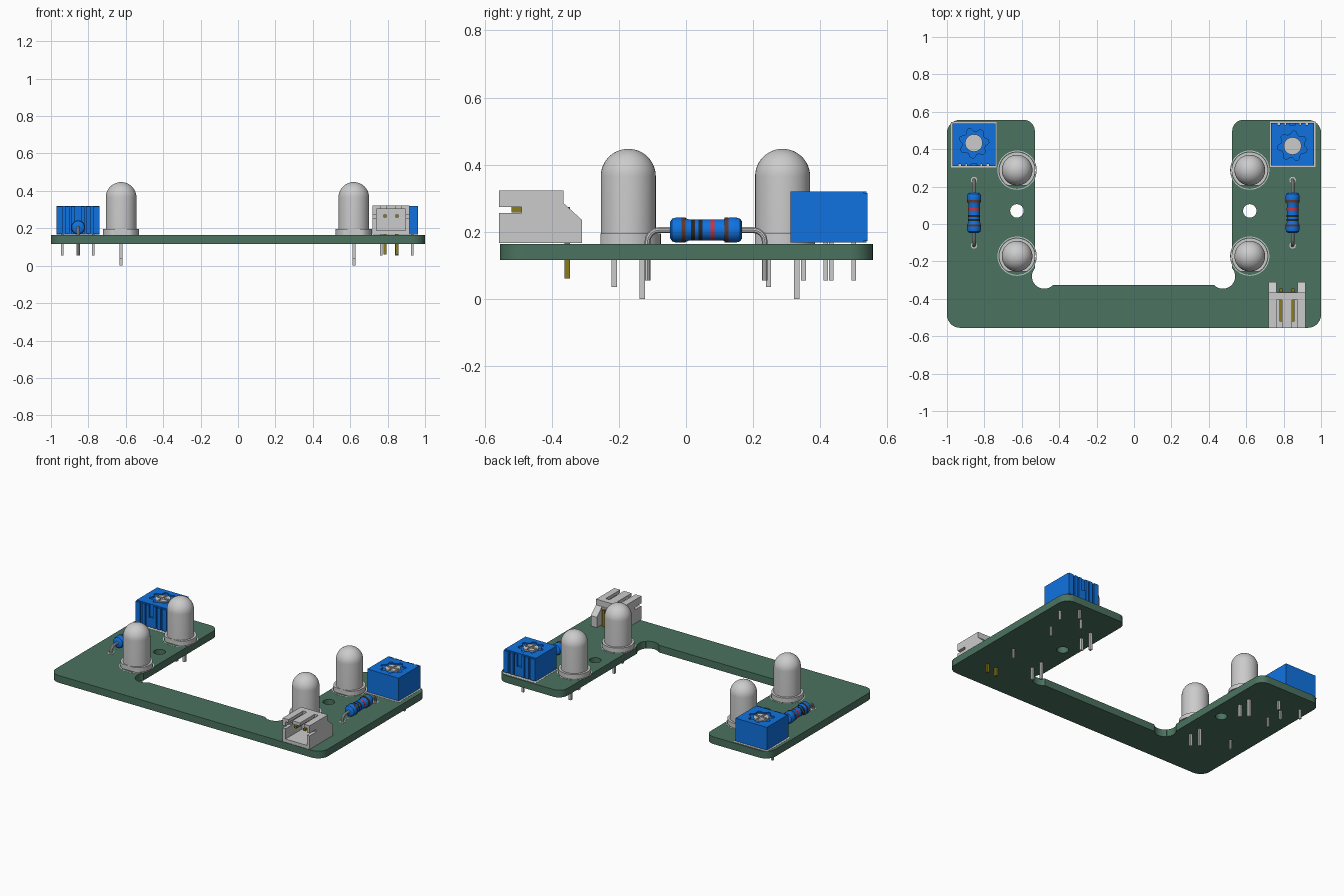
import bpy, bmesh
from math import sin, cos, pi, radians
from mathutils import Matrix, Vector

if "Cube" in bpy.data.objects:
    bpy.data.objects.remove(bpy.data.objects["Cube"])

COL = {"board": (0.07, 0.17, 0.115), "blue": (0.005, 0.17, 0.75), "black": (0.02, 0.02, 0.02),
       "red": (0.65, 0.03, 0.04), "brown": (0.12, 0.04, 0.02), "gold": (0.25, 0.2, 0.01)}
MATS = {}
for k, c in COL.items():
    MATS[k] = bpy.data.materials.new(k)
    MATS[k].diffuse_color = (*c, 1)

Z0, Z1 = 0.115, 0.163   # board bottom and top


def finish(name, bm, mat=None, smooth=False):
    bmesh.ops.recalc_face_normals(bm, faces=bm.faces)
    me = bpy.data.meshes.new(name)
    bm.to_mesh(me)
    bm.free()
    ob = bpy.data.objects.new(name, me)
    bpy.context.collection.objects.link(ob)
    if mat:
        me.materials.append(MATS[mat])
    if smooth:
        shade(ob)
    return ob


def activate(ob):
    bpy.ops.object.select_all(action='DESELECT')
    ob.select_set(True)
    bpy.context.view_layer.objects.active = ob


def shade(ob):
    activate(ob)
    bpy.ops.object.shade_smooth_by_angle(angle=radians(35))


def prism(name, pts, a, b, axis='z', mat=None, smooth=False):
    """Outline extruded from a to b; axis x takes (y, z) points."""
    bm = bmesh.new()
    co = (lambda p: (a, *p)) if axis == 'x' else (lambda p: (*p, a))
    f = bm.faces.new([bm.verts.new(co(p)) for p in pts])
    r = bmesh.ops.extrude_face_region(bm, geom=[f])
    d = Vector((b - a, 0, 0)) if axis == 'x' else Vector((0, 0, b - a))
    bmesh.ops.translate(bm, vec=d, verts=[v for v in r['geom'] if isinstance(v, bmesh.types.BMVert)])
    return finish(name, bm, mat, smooth)


def box(name, x0, x1, y0, y1, z0, z1, mat=None):
    return prism(name, [(x0, y0), (x1, y0), (x1, y1), (x0, y1)], z0, z1, mat=mat)


def circle(x, y, r, n=32):
    return [(x + r * cos(2 * pi * i / n), y + r * sin(2 * pi * i / n)) for i in range(n)]


def lathe(name, prof, mat=None, n=40):
    bm = bmesh.new()
    vs = [bm.verts.new((r, 0, z)) for r, z in prof]
    es = [bm.edges.new(e) for e in zip(vs, vs[1:])]
    bmesh.ops.spin(bm, geom=vs + es, cent=(0, 0, 0), axis=(0, 0, 1), angle=2 * pi, steps=n)
    bmesh.ops.remove_doubles(bm, verts=bm.verts, dist=1e-5)
    return finish(name, bm, mat, True)


def cut(ob, *cutters):
    for c in cutters:
        m = ob.modifiers.new("cut", 'BOOLEAN')
        m.operation, m.object, m.solver = 'DIFFERENCE', c, 'EXACT'
        activate(ob)
        bpy.ops.object.modifier_apply(modifier=m.name)
        bpy.data.objects.remove(c)
    return ob


def place(obs, x, y, rot=0):
    for o in obs:
        o.data.transform(Matrix.Translation((x, y, 0)) @ Matrix.Rotation(rot, 4, 'Z'))


def ring(name, r0, r1, z):
    return lathe(name, [(r0, z), (r1, z), (r1, z + 0.002), (r0, z + 0.002), (r0, z)])


# U-shaped board: corners with their rounding radius
corners = [(-1, -.555, .07), (1, -.555, .07), (1, .557, .07), (.525, .557, .06), (.525, -.325, 0),
           (-.53, -.325, 0), (-.53, .557, .06), (-1, .557, .07)]
outline = []
for i, (x, y, r) in enumerate(corners):
    if r == 0:
        outline.append((x, y))
        continue
    p = Vector((x, y))
    u = (Vector(corners[i - 1][:2]) - p).normalized()
    v = (Vector(corners[(i + 1) % 8][:2]) - p).normalized()
    for k in range(9):
        t = k / 8 * pi / 2
        outline.append(tuple(p + u * r * (1 - sin(t)) + v * r * (1 - cos(t))))
board = prism("circuit_board", outline, Z0, Z1, mat="board")
for x, y, r in [(-.48, -.28, .066), (.475, -.28, .066), (-.626, .07, .036), (.619, .07, .036)]:
    cut(board, prism("cutter", circle(x, y, r), 0, .3))
shade(board)

# Four round-topped lamps with flat-sided flanges and two pins each
for x in (-.625, .619):
    for y in (.288, -.172):
        dome = [(.082 * cos(t * pi / 24), .365 + .082 * sin(t * pi / 24)) for t in range(12)]
        parts = [lathe("lamp_bulb", [(0, .165), (.082, .165)] + dome + [(0, .447)]),
                 prism("lamp_flange", [(a, max(b, -.083)) for a, b in circle(0, 0, .097, 48)],
                       .164, .195, smooth=True),
                 box("lamp_pin_short", -.008, .008, -.05, -.034, .035, .17),
                 box("lamp_pin_long", -.008, .008, .034, .05, 0, .17),
                 ring("lamp_outline", .1, .105, Z1 - .001)]
        place(parts, x, y)

# Two banded resistors lying along y, with bent leads
RC = .205
for x in (-.855, .848):
    half = [(.0, .108), (.025, .107), (.034, .101), (.037, .09), (.037, .07), (.035, .06), (.031, .05)]
    prof = half + [(r, -h) for r, h in reversed(half)]
    parts = [lathe("resistor_body", prof, "blue", 32)]
    for h, r, c in [(-.068, .0376, "brown"), (-.039, .0318, "black"), (-.017, .0318, "black"),
                    (.019, .0318, "red"), (.061, .0368, "brown")]:
        parts.append(lathe("resistor_band", [(r - .008, h - .006), (r, h - .006), (r, h + .006),
                                             (r - .008, h + .006)], c, 32))
    for o in parts:
        o.data.transform(Matrix.Translation((0, 0, RC)) @ Matrix.Rotation(-pi / 2, 4, 'X'))
    end = [(-.175, .055), (-.175, RC - .035)] + [
        (-.14 - .035 * cos(t), RC - .035 + .035 * sin(t)) for t in (pi / 8, pi / 4, 3 * pi / 8, pi / 2)]
    cu = bpy.data.curves.new("resistor_lead", 'CURVE')
    cu.dimensions, cu.bevel_depth, cu.bevel_resolution, cu.use_fill_caps = '3D', .009, 3, True
    pts = end + [(-a, b) for a, b in reversed(end)]
    sp = cu.splines.new('POLY')
    sp.points.add(len(pts) - 1)
    for q, (a, b) in zip(sp.points, pts):
        q.co = (0, a, b, 1)
    lead = bpy.data.objects.new("resistor_lead", cu)
    bpy.context.collection.objects.link(lead)
    activate(lead)
    bpy.ops.object.convert(target='MESH')
    shade(lead)
    parts.append(lead)
    for s in (-.175, .175):
        pad = ring("resistor_pad", .008, .017, Z1 - .001)
        place([pad], 0, s)
        parts.append(pad)
        parts.append(box("resistor_outline", -.002, .002, min(s * .62, s * .9), max(s * .62, s * .9),
                         Z1 - .001, Z1 + .001))
    place(parts, x, .06)

# Two square trimmers, turned opposite ways
for x, y, rot in [(.848, .417, 0), (-.856, .433, pi)]:
    body = box("trimmer_body", -.115, .115, -.105, .112, .168, .32, "blue")
    teeth = []
    for i in range(28):
        t = 2 * pi * i / 28
        r = .08 if (i // 2) % 2 else .062
        teeth.append((r * cos(t), r * sin(t)))
    cut(body, prism("cutter", teeth, .311, .35))
    dial = prism("trimmer_dial", circle(0, 0, .047), .30, .32, smooth=True)
    cut(dial, box("cutter", -.04, .04, -.007, .007, .312, .35),
        box("cutter", -.007, .007, -.04, .04, .312, .35))
    parts = [body, dial]
    for rx, w in [(-.098, .034), (-.056, .024), (-.026, .02), (.026, .02), (.056, .024), (.098, .034)]:
        parts.append(box("trimmer_rib", rx - w / 2, rx + w / 2, .11, .124, .172, .316, "blue"))
    hub = lathe("trimmer_hub", [(0, 0), (.033, 0), (.033, .012), (0, .012)], "blue", 32)
    hub.data.transform(Matrix.Translation((0, .111, .205)) @ Matrix.Rotation(-pi / 2, 4, 'X'))
    parts.append(hub)
    for px, py in [(-.083, 0), (0, .083), (.083, 0)]:
        parts.append(box("trimmer_pin", px - .007, px + .007, py - .007, py + .007, .055, .17))
    frame = box("trimmer_outline", -.122, .122, -.112, .13, Z1 - .001, Z1 + .001)
    parts.append(frame)
    place(parts, x, y, rot)

# Side-entry connector: shell with open front, stepped back, slots
CX = .818
side = [(-.557, .166), (-.31, .166), (-.31, .235), (-.365, .285), (-.365, .323), (-.557, .323)]
shell = prism("connector_shell", side, CX - .099, CX + .099, 'x')
cut(shell, box("cutter", CX - .078, CX + .078, -.6, -.385, .188, .302),
    box("cutter", CX - .055, CX + .055, -.363, -.25, .1, .4),
    box("cutter", CX - .2, CX + .2, -.6, -.49, .256, .274))
for s in (-1, 1):
    c = CX + s * .042
    cut(shell, box("cutter", c - .014, c + .014, -.6, -.405, .295, .4))

# Bent gold connector pins
for s in (-.033, .033):
    L = [(-.52, .257), (-.362, .257), (-.362, .06), (-.346, .06), (-.346, .273), (-.52, .273)]
    prism("connector_pin", L, CX + s - .008, CX + s + .008, 'x', "gold")

for m in bpy.data.materials:
    if m.users and not m.is_grease_pencil:
        m.use_nodes = True
        m.node_tree.nodes["Principled BSDF"].inputs["Base Color"].default_value = m.diffuse_color
